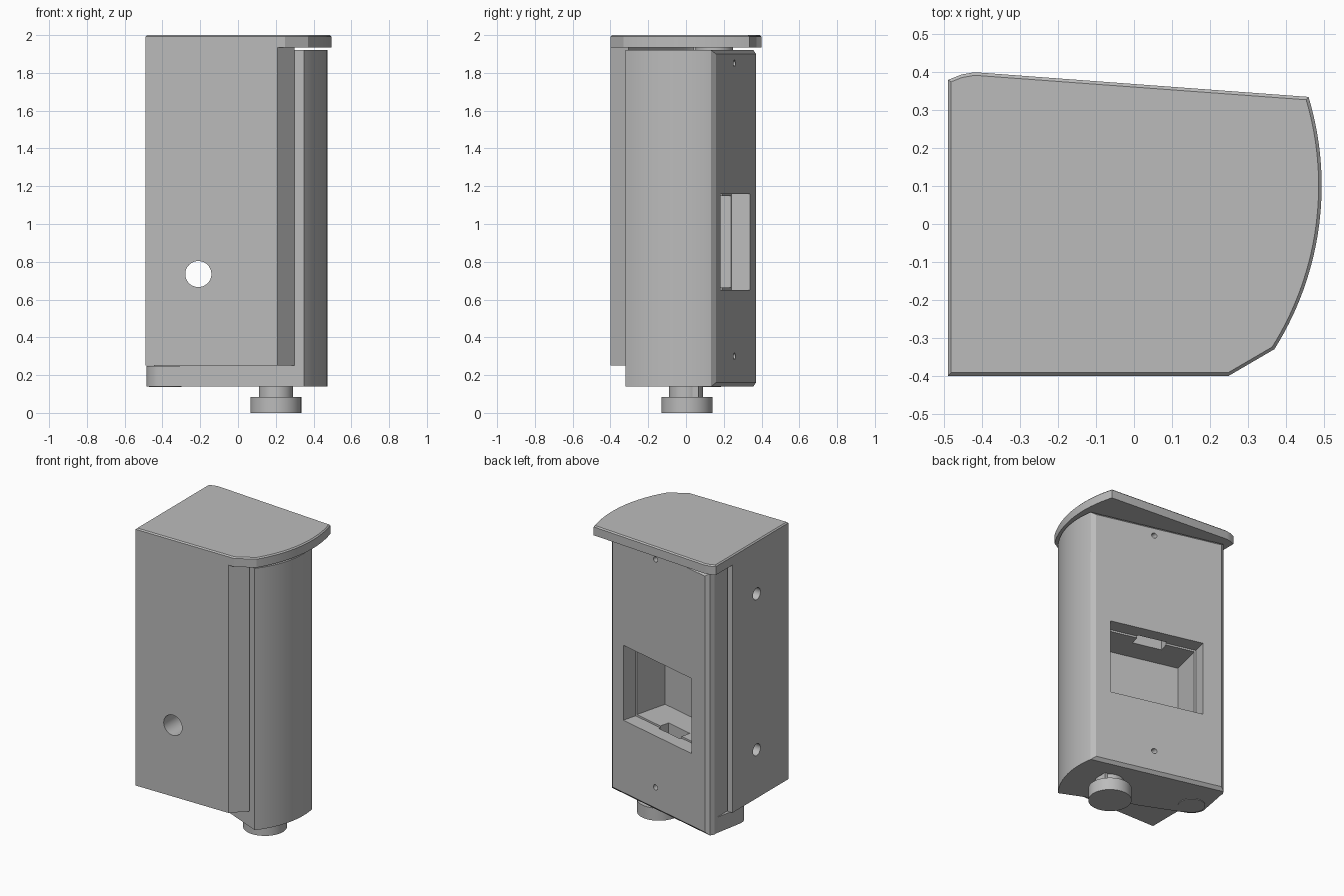
import bpy, bmesh, math
from mathutils import Vector

if "Cube" in bpy.data.objects:
    bpy.data.objects.remove(bpy.data.objects["Cube"], do_unlink=True)

grey = bpy.data.materials.new("light_grey")
grey.use_nodes = True
colour = (0.5, 0.5, 0.5, 1)
grey.diffuse_color = colour
grey.node_tree.nodes["Principled BSDF"].inputs["Base Color"].default_value = colour


def finish(name, bm):
    bmesh.ops.recalc_face_normals(bm, faces=bm.faces)
    mesh = bpy.data.meshes.new(name)
    bm.to_mesh(mesh)
    bm.free()
    mesh.materials.append(grey)
    obj = bpy.data.objects.new(name, mesh)
    bpy.context.collection.objects.link(obj)
    return obj


def prism(name, outline, z0, z1, bevel_edges=None, width=0.01):
    """Extrude a plan outline upward and bevel the edges chosen by a rule."""
    bm = bmesh.new()
    face = bm.faces.new([bm.verts.new((x, y, z0)) for x, y in outline])
    new = bmesh.ops.extrude_face_region(bm, geom=[face])["geom"]
    top = [v for v in new if isinstance(v, bmesh.types.BMVert)]
    bmesh.ops.translate(bm, vec=(0, 0, z1 - z0), verts=top)
    if bevel_edges:
        chosen = [e for e in bm.edges if bevel_edges(e)]
        bmesh.ops.bevel(bm, geom=chosen, offset=width, segments=1, affect='EDGES')
    return finish(name, bm)


def cylinder(name, centre, radius, depth, axis="Z", sides=48):
    bm = bmesh.new()
    bmesh.ops.create_cone(bm, cap_ends=True, segments=sides, radius1=radius,
                          radius2=radius, depth=depth)
    turn = Vector((0, 0, 1)).rotation_difference(
        Vector([float(a == axis) for a in "XYZ"])).to_matrix()
    bmesh.ops.rotate(bm, verts=bm.verts, matrix=turn)
    bmesh.ops.translate(bm, verts=bm.verts, vec=centre)
    return finish(name, bm)


def box(name, centre, size, angle=0):
    bm = bmesh.new()
    bmesh.ops.create_cube(bm, size=1)
    bmesh.ops.scale(bm, vec=size, verts=bm.verts)
    obj = finish(name, bm)
    obj.location = centre
    obj.rotation_euler.z = angle
    return obj


def cut(obj, cutters):
    for c in cutters:
        mod = obj.modifiers.new("cut", 'BOOLEAN')
        mod.operation, mod.solver, mod.object = 'DIFFERENCE', 'EXACT', c
    bpy.context.view_layer.update()
    graph = bpy.context.evaluated_depsgraph_get()
    mesh = bpy.data.meshes.new_from_object(obj.evaluated_get(graph))
    obj.modifiers.clear()
    obj.data = mesh


def arc(p, q, bulge, steps=20):
    """Circular arc from p to q bulging to the right of the direction p-q."""
    p, q = Vector(p), Vector(q)
    half = (q - p).length / 2
    along = (q - p).normalized()
    side = Vector((along.y, -along.x))
    r = (half * half + bulge * bulge) / (2 * bulge)
    mid = (p + q) / 2 - side * (r - bulge)
    a = math.asin(half / r)
    return [mid + r * (side * math.cos(t) + along * math.sin(t))
            for t in [a * (2 * i / steps - 1) for i in range(steps + 1)]]


# Plan layout: sloping back line, hinge centre and sloping front line
SLOPE = -0.2515
BACK_ANGLE = math.atan(SLOPE)
back_y = lambda x: 0.37 + SLOPE * (x + 0.40)
front_y = lambda x: -0.32 - 0.422 * (x - 0.35)
hinge = Vector((-0.385, 0.10))

# Curved main housing, chamfered around its back face
outline = arc((0.35, -0.32), (0.46, back_y(0.46)), 0.055)
outline += [(-0.42, back_y(-0.42)), (-0.445, 0.33), (-0.445, 0.06),
            (-0.40, front_y(-0.40) + 0.01)]
on_back = lambda v: abs(v.co.y - back_y(v.co.x)) < 0.002
housing = prism("housing", outline, 0.14, 1.92,
                lambda e: all(on_back(v) for v in e.verts), 0.02)

# Rounded hinge lug at the foot of the housing
lug = [hinge + 0.1 * Vector((math.cos(t), math.sin(t)))
       for t in [math.radians(247 - 67 * i / 12) for i in range(13)]]
lug += [(-0.448, 0.3), (-0.1, 0.2), (-0.1, front_y(-0.1))]
prism("hinge_lug", lug, 0.141, 0.247)
cylinder("hinge_pin", (hinge.x, hinge.y, 0.19), 0.085, 0.108)
cylinder("top_pivot", (-0.34, 0.15, 1.925), 0.1, 0.03)

# Wedge-shaped wall bracket
bracket = prism("wall_bracket", [
    (-0.49, -0.4), (0.21, -0.4), (0.3, -0.305), (0.29, front_y(0.29) - 0.006),
    (-0.40, front_y(-0.40) - 0.006), (-0.452, 0.04), (-0.452, 0.2), (-0.49, 0.2)],
    0.25, 1.95)

# Overhanging cap with a slim chamfer on its top rim
cap = [(-0.49, -0.4), (0.25, -0.4)]
cap += arc((0.37, -0.33), (0.46, 0.335), 0.073, 28)
cap += [(-0.42, 0.4), (-0.455, 0.394), (-0.49, 0.38)]
prism("cap", cap, 1.935, 2.0, lambda e: all(v.co.z > 1.99 for v in e.verts), 0.008)

# Window pocket, its inner step, and cable slots above and below
wx = 0.033
centre = (wx, back_y(wx), 0.905)
cutters = [box("window_cutter", centre, (0.64, 0.2, 0.51), BACK_ANGLE),
           box("pocket_cutter", centre, (0.615, 0.66, 0.485), BACK_ANGLE),
           box("slot_cutter", (-0.01, 0.14, 0.905), (0.2, 0.08, 0.72), BACK_ANGLE)]

# Cable hole through the bracket into the pocket
cable_hole = cylinder("cable_hole_cutter", (-0.21, -0.175, 0.735), 0.069, 0.65, "Y")

# Screw holes in the back face and the bracket side
screw_cutters = []
for z in (0.3, 1.85):
    screw_cutters.append(cylinder("screw_cutter", (0.05, 0.26, z), 0.018, 0.14, "Y", 20))
side_cutters = [cylinder("side_hole_cutter", (-0.45, -0.06, z), 0.04, 0.4, "X", 32)
                for z in (0.58, 1.64)]

cut(housing, cutters + screw_cutters + [cable_hole])
cut(bracket, side_cutters + [cable_hole])
for c in cutters + screw_cutters + side_cutters + [cable_hole]:
    bpy.data.objects.remove(c, do_unlink=True)

# Thumb knob and its stem
cylinder("knob", (0.2, 0.005, 0.0425), 0.135, 0.085, sides=64)
cylinder("knob_stem", (0.2, 0.0, 0.12), 0.09, 0.1)
box("stem_key", (0.28, 0.05, 0.115), (0.02, 0.03, 0.07))

# Smooth the curved walls, keep the edges crisp
bpy.ops.object.select_all(action='DESELECT')
parts = [o for o in bpy.context.scene.objects
         if o.type == 'MESH' and grey.name in o.data.materials]
for o in parts:
    o.select_set(True)
bpy.context.view_layer.objects.active = housing
bpy.ops.object.shade_smooth_by_angle(angle=math.radians(25))
